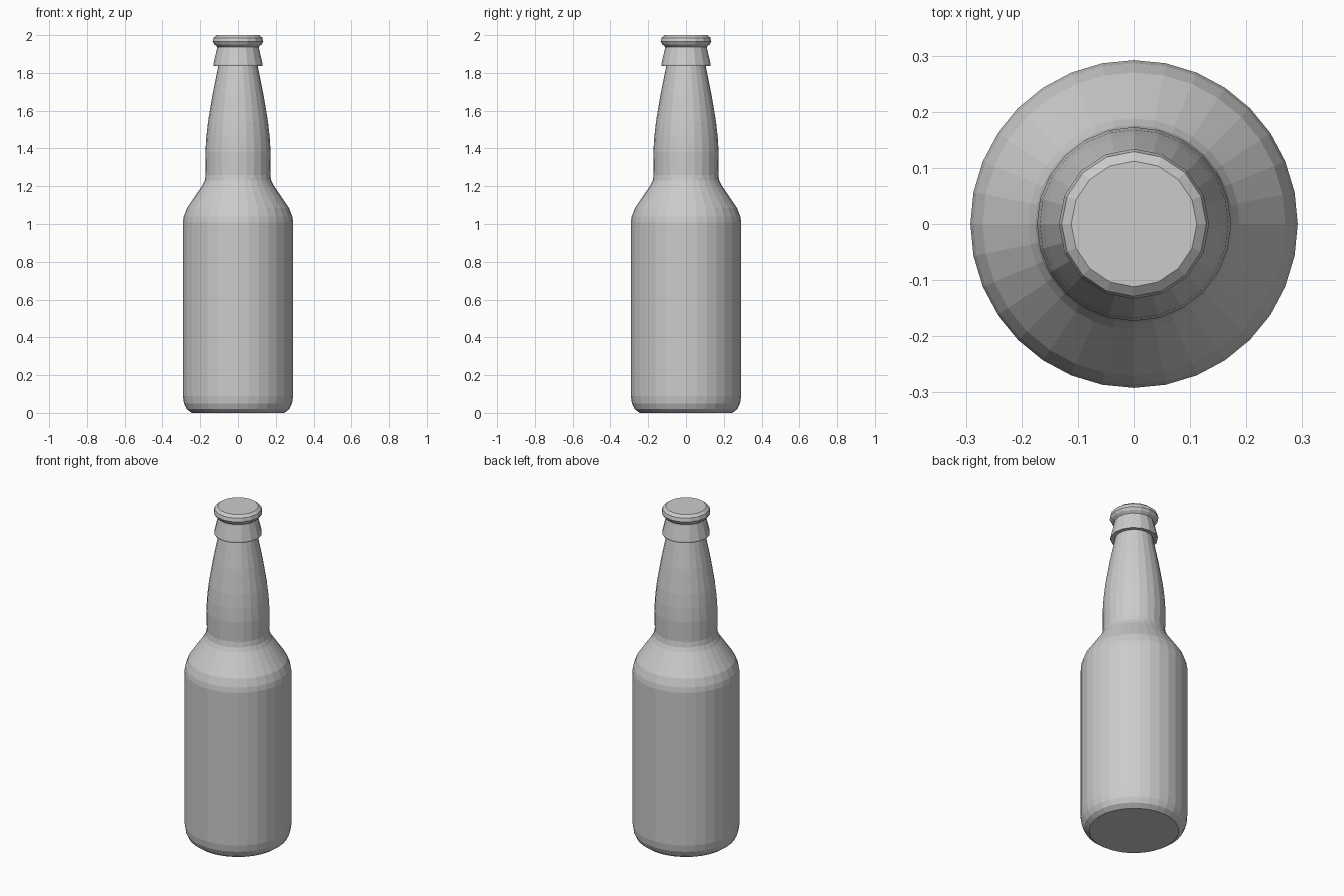
import bpy, bmesh, math

if "Cube" in bpy.data.objects:
    bpy.data.objects.remove(bpy.data.objects["Cube"])


def bridge(bm, a, b):
    """Join two rings, which may have different vertex counts."""
    n, m = len(a), len(b)
    if n == m:
        for i in range(n):
            k = (i + 1) % n
            bm.faces.new((a[i], a[k], b[k], b[i]))
        return
    i = j = 0
    while i < n or j < m:
        if j >= m or (i < n and (i + 1) / n <= (j + 1) / m):
            bm.faces.new((a[i % n], a[(i + 1) % n], b[j % m]))
            i += 1
        else:
            bm.faces.new((a[i % n], b[(j + 1) % m], b[j % m]))
            j += 1


def lathe(name, profile, cap_bottom=True, cap_top=True):
    """Turn (radius, z, sides) rings into a flat-shaded solid."""
    bm = bmesh.new()
    rings = []
    for r, z, sides in profile:
        rings.append([bm.verts.new((r * math.cos(math.tau * k / sides),
                                    r * math.sin(math.tau * k / sides), z))
                      for k in range(sides)])
    for a, b in zip(rings, rings[1:]):
        bridge(bm, a, b)
    if cap_bottom:
        bm.faces.new(rings[0][::-1])
    if cap_top:
        bm.faces.new(rings[-1])
    bmesh.ops.recalc_face_normals(bm, faces=bm.faces)
    mesh = bpy.data.meshes.new(name)
    bm.to_mesh(mesh)
    bm.free()
    obj = bpy.data.objects.new(name, mesh)
    bpy.context.collection.objects.link(obj)
    return obj


# Body, shoulder and neck
lathe("bottle", [
    (0.245, 0.0, 32), (0.272, 0.02, 32), (0.286, 0.05, 32), (0.292, 0.09, 32),
    (0.292, 1.01, 32), (0.287, 1.04, 32), (0.270, 1.085, 32),
    (0.188, 1.205, 32), (0.176, 1.23, 32), (0.171, 1.26, 24),
    (0.173, 1.38, 24), (0.168, 1.46, 24), (0.159, 1.54, 24),
    (0.136, 1.68, 24), (0.104, 1.84, 24)])

# Flared collar and rounded lip
lathe("collar_and_lip", [
    (0.095, 1.838, 16), (0.130, 1.836, 16), (0.131, 1.845, 16),
    (0.111, 1.93, 16), (0.110, 1.938, 16), (0.125, 1.95, 16),
    (0.134, 1.965, 16), (0.129, 1.986, 16), (0.112, 2.0, 16)])
